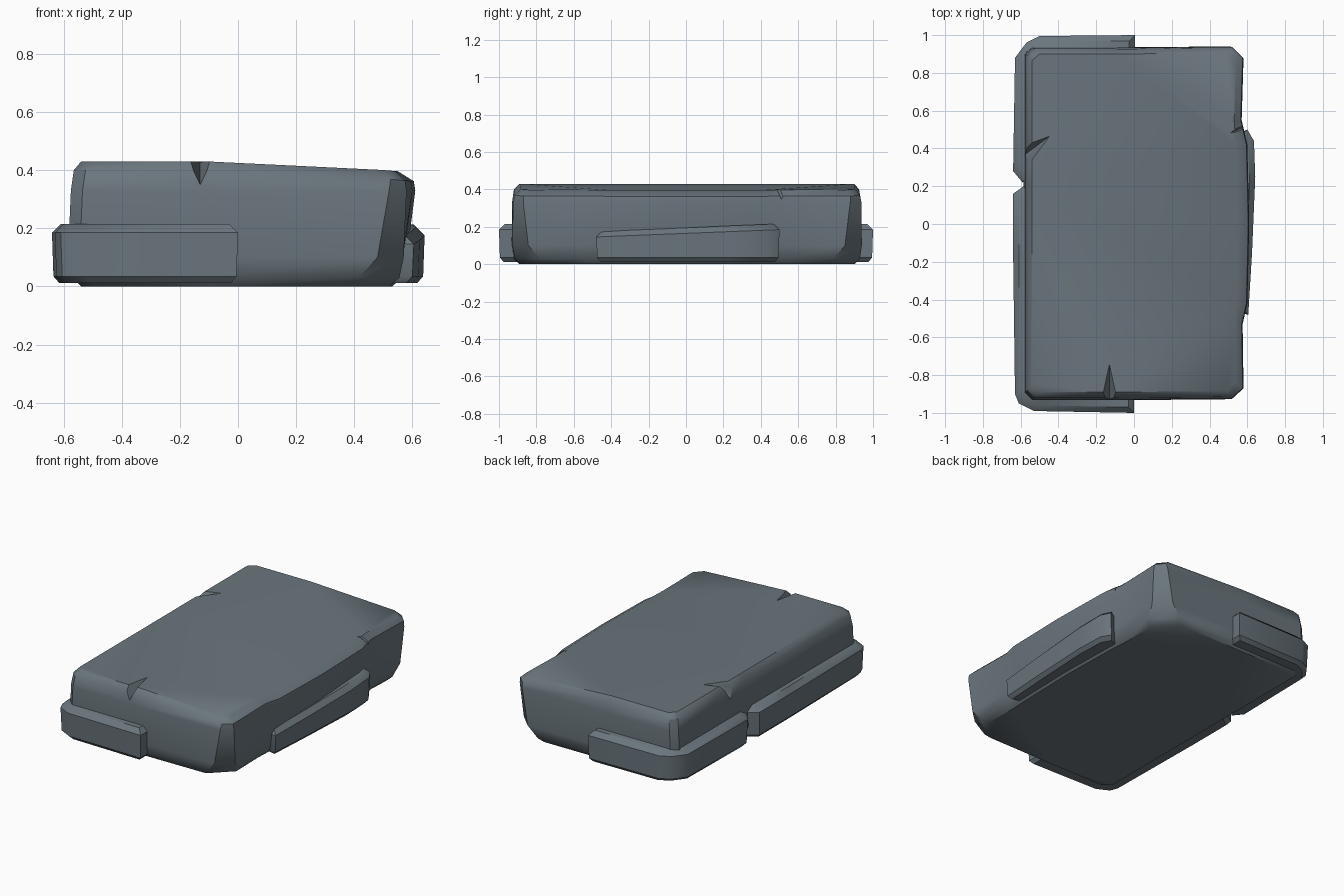
import bpy, bmesh, math
from mathutils import Vector

if "Cube" in bpy.data.objects:
    bpy.data.objects.remove(bpy.data.objects["Cube"])

slate = bpy.data.materials.new("slate_grey")
slate.diffuse_color = (0.145, 0.18, 0.205, 1)
slate.use_nodes = True
slate.node_tree.nodes["Principled BSDF"].inputs["Base Color"].default_value = slate.diffuse_color


def finish(name, bm):
    bmesh.ops.recalc_face_normals(bm, faces=bm.faces)
    me = bpy.data.meshes.new(name)
    bm.to_mesh(me)
    bm.free()
    ob = bpy.data.objects.new(name, me)
    bpy.context.collection.objects.link(ob)
    me.materials.append(slate)
    return ob


def smooth(ob, angle=38):
    bpy.ops.object.select_all(action='DESELECT')
    ob.select_set(True)
    bpy.context.view_layer.objects.active = ob
    bpy.ops.object.shade_smooth_by_angle(angle=math.radians(angle))


def loft(name, rings):
    bm = bmesh.new()
    loops = [[bm.verts.new(p) for p in r] for r in rings]
    for a, b in zip(loops, loops[1:]):
        n = len(a)
        for i in range(n):
            bm.faces.new((a[i], a[(i + 1) % n], b[(i + 1) % n], b[i]))
    bm.faces.new(loops[0][::-1])
    bm.faces.new(loops[-1])
    bmesh.ops.triangulate(bm, faces=[f for f in bm.faces if len(f.verts) > 4])
    return finish(name, bm)


def hull(name, pts):
    bm = bmesh.new()
    for p in pts:
        bm.verts.new(p)
    bmesh.ops.convex_hull(bm, input=bm.verts)
    return finish(name, bm)


# Main slab: worn rectangle rings, right side bulges between the two corners
def slab_ring(z, xl, xr, yf, yb, cl, cr, bulge):
    pts = [(xl + cl, yf), (-0.1, yf), (xr - cr, yf + 0.005), (xr, yf + cr),
           (xr - 0.005, -0.53), (xr + bulge, -0.42), (xr + bulge + 0.01, 0.0),
           (xr + bulge, 0.42), (xr - 0.01, 0.55), (xr, yb - cr),
           (xr - cr, yb), (-0.1, yb - 0.005), (xl + cl, yb - 0.005),
           (xl, yb - cl), (xl, 0.2), (xl, yf + cl)]
    slope = 0.035 if z > 0.38 else 0
    return [(x, y, z - slope * max(0, x - 0.12) / 0.45) for x, y in pts]


slab = loft("main_slab", [slab_ring(*r) for r in (
    (0.00, -0.54, 0.52, -0.89, 0.90, 0.05, 0.13, 0.0),
    (0.03, -0.57, 0.555, -0.92, 0.93, 0.05, 0.14, 0.0),
    (0.10, -0.585, 0.57, -0.933, 0.94, 0.04, 0.09, 0.0),
    (0.33, -0.575, 0.58, -0.93, 0.938, 0.04, 0.06, 0.02),
    (0.40, -0.565, 0.575, -0.92, 0.93, 0.04, 0.05, 0.02),
    (0.43, -0.54, 0.54, -0.89, 0.905, 0.04, 0.05, 0.0))])

# Worn chips cut in the slab edges: outer point, direction inward, width, length, depth
chips = [((-0.13, -0.95), (0.0, 1), 0.06, 0.28, 0.09),
         ((-0.60, 0.35), (0.8, 0.6), 0.07, 0.24, 0.12),
         ((0.62, -0.49), (-1, 0.1), 0.05, 0.14, 0.10),
         ((0.62, 0.53), (-0.9, -0.4), 0.06, 0.20, 0.12)]
for i, (p, d, w, length, depth) in enumerate(chips):
    d = Vector((*d, 0)).normalized()
    side = Vector((-d.y, d.x, 0))
    base = Vector((*p, 0.46))
    cutter = hull(f"chip_cutter_{i}", [base + side * w, base - side * w,
                                     base - Vector((0, 0, depth + 0.03)),
                                     base + d * length])
    cutter.hide_render = True
    cutter.hide_viewport = False
    m = slab.modifiers.new("chip", 'BOOLEAN')
    m.object = cutter
    m.solver = 'EXACT'
    bpy.context.view_layer.objects.active = slab
    bpy.ops.object.modifier_apply(modifier=m.name)
    bpy.data.objects.remove(cutter)
smooth(slab)


# Lower ledges: outline shrunk toward its centre at the worn top and bottom edges
def ledge(name, outline, centre, top, lean=0.0):
    rings = []
    for z, inset in ((0.012, 0.025), (0.035, 0.005), (top - 0.03, 0.0), (top, 0.03)):
        ring = []
        for x, y in outline:
            v = Vector((centre[0] - x, centre[1] - y))
            dx = math.copysign(min(inset, abs(v.x)), v.x)
            dy = math.copysign(min(inset, abs(v.y)), v.y)
            ring.append((x + dx, y + dy, z + lean * y * (z > 0.1)))
        rings.append(ring)
    smooth(loft(name, rings))


ledge("front_left_ledge",
      [(-0.64, 0.16), (-0.64, -0.15), (-0.63, -0.90), (-0.61, -0.95), (-0.53, -0.99),
       (0.0, -1.0), (0.0, -0.7), (-0.45, 0.0), (-0.57, 0.21)], (-0.4, -0.5), 0.215)
ledge("back_left_ledge",
      [(-0.64, 0.28), (-0.59, 0.22), (-0.45, 0.4), (0.0, 0.7), (0.005, 1.0),
       (-0.50, 0.995), (-0.57, 0.96), (-0.63, 0.88)], (-0.4, 0.6), 0.215)
ledge("right_ledge",
      [(0.5, -0.46), (0.605, -0.48), (0.625, -0.15), (0.642, 0.25), (0.635, 0.44),
       (0.60, 0.50), (0.5, 0.46)], (0.5, 0.0), 0.195, 0.04)
